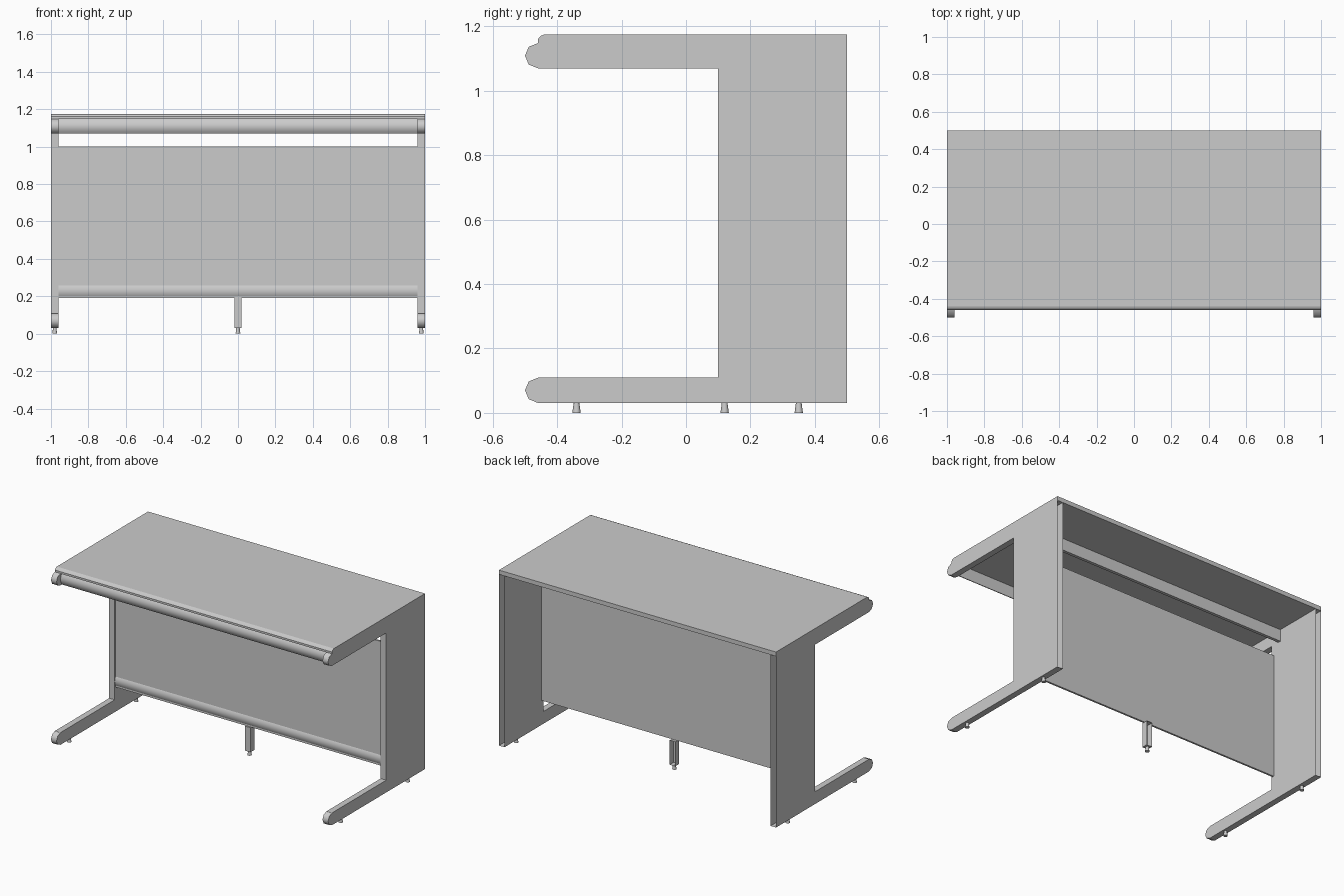
import bpy, bmesh, math

if "Cube" in bpy.data.objects:
    bpy.data.objects.remove(bpy.data.objects["Cube"])


def extrude_profile(name, pts, x0, x1, skip=(), caps=True):
    """Extrude a (y, z) outline along x; skip lists edge indices left open."""
    bm = bmesh.new()
    a = [bm.verts.new((x0, y, z)) for y, z in pts]
    b = [bm.verts.new((x1, y, z)) for y, z in pts]
    n = len(pts)
    for i in range(n):
        if i not in skip:
            j = (i + 1) % n
            bm.faces.new((a[i], a[j], b[j], b[i]))
    if caps:
        bm.faces.new(a[::-1])
        bm.faces.new(b)
    bmesh.ops.recalc_face_normals(bm, faces=bm.faces)
    me = bpy.data.meshes.new(name)
    bm.to_mesh(me)
    bm.free()
    ob = bpy.data.objects.new(name, me)
    bpy.context.collection.objects.link(ob)
    return ob


def box(name, x0, x1, y0, y1, z0, z1, skip=()):
    return extrude_profile(name, [(y0, z0), (y1, z0), (y1, z1), (y0, z1)], x0, x1, skip)


def smooth(ob, angle=50):
    bpy.ops.object.select_all(action='DESELECT')
    ob.select_set(True)
    bpy.context.view_layer.objects.active = ob
    bpy.ops.object.shade_smooth_by_angle(angle=math.radians(angle))


def foot(name, x, y):
    bpy.ops.mesh.primitive_cone_add(vertices=12, radius1=0.013, radius2=0.009,
                                    depth=0.03, location=(x, y, 0.015))
    ob = bpy.context.object
    ob.name = name
    smooth(ob)


def curved_rail(name, y_front, z0, z1, depth):
    """Rail with a gently bowed front and a flat back."""
    pts = []
    for i in range(7):
        t = i / 6
        bow = 0.015 * (2 * t - 1) ** 2
        pts.append((y_front + bow, z0 + (z1 - z0) * t))
    pts += [(y_front + depth, z1), (y_front + depth, z0)]
    smooth(extrude_profile(name, pts, -0.96, 0.96), 35)


# Desk top with chamfered front edge
extrude_profile("desk_top", [(-0.46, 1.147), (-0.46, 1.16), (-0.452, 1.17), (-0.44, 1.175),
                             (0.5, 1.175), (0.5, 1.147)], -1, 1)

# C-shaped side frames, open at the back, with rounded tips and feet
frame = [(-0.46, 0.03), (0.5, 0.03), (0.5, 1.147), (-0.46, 1.147),
         (-0.46, 1.07), (0.1, 1.07), (0.1, 0.11), (-0.46, 0.11)]
for side, s in (("left", -1), ("right", 1)):
    x0, x1 = sorted((s * 0.96, s * 1.0))
    extrude_profile(side + "_side_frame", frame, x0, x1, skip=(1,))
    for level, zc in (("lower", 0.07), ("upper", 1.109)):
        tip = [(-0.46 - 0.04 * math.sin(math.pi * i / 4),
                zc + 0.039 * math.cos(math.pi * i / 4)) for i in range(5)]
        smooth(extrude_profile(f"{side}_{level}_end_cap", tip, x0, x1))
    foot(side + "_front_foot", s * 0.98, -0.34)
    foot(side + "_back_foot", s * 0.98, 0.35)

# Rails and modesty panel between the frames
curved_rail("front_apron", -0.458, 1.07, 1.147, 0.02)
curved_rail("lower_rail", 0.1, 0.19, 0.27, 0.02)
box("modesty_panel", -0.96, 0.96, 0.108, 0.12, 0.19, 1.0)
box("rear_support_rail", -0.96, 0.96, 0.16, 0.18, 1.07, 1.147)

# Centre leg: channel open at the back
box("centre_leg", -0.02, 0.02, 0.1, 0.14, 0.03, 0.19, skip=(1,))
foot("centre_foot", 0, 0.12)
